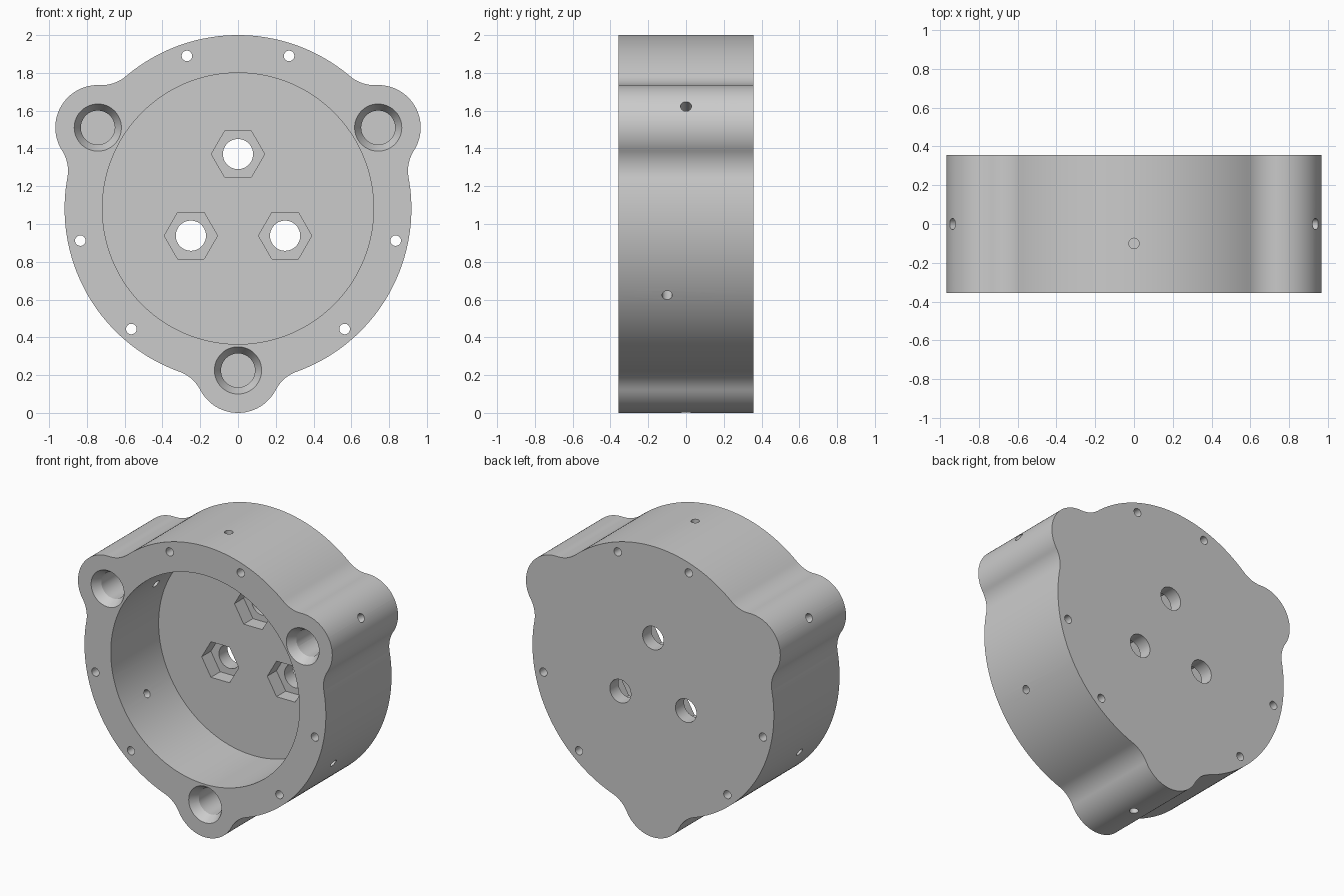
import bpy, bmesh
from math import sin, cos, acos, atan2, radians, pi, hypot
from mathutils import Vector

cube = bpy.data.objects.get("Cube")
if cube:
    bpy.data.objects.remove(cube, do_unlink=True)

HALF = 0.357                     # half the housing depth
CZ = 1.082                       # height of the main axis
R, LOBE_R, LOBE_D, FILLET = 0.918, 0.225, 0.857, 0.2
LOBES = [radians(a) for a in (30, 150, 270)]
BETWEEN = [radians(a) for a in (90, 210, 330)]

grey = bpy.data.materials.new("Light grey")
grey.use_nodes = True
colour = (0.6, 0.6, 0.6, 1)
grey.diffuse_color = colour
grey.node_tree.nodes["Principled BSDF"].inputs["Base Color"].default_value = colour


def loft(name, ring_a, ring_b):
    """Solid between two matching closed rings of points."""
    bm = bmesh.new()
    a = [bm.verts.new(p) for p in ring_a]
    b = [bm.verts.new(p) for p in ring_b]
    bm.faces.new(a)
    bm.faces.new(b)
    for i in range(len(a)):
        j = (i + 1) % len(a)
        bm.faces.new((a[i], a[j], b[j], b[i]))
    bmesh.ops.recalc_face_normals(bm, faces=bm.faces)
    mesh = bpy.data.meshes.new(name)
    bm.to_mesh(mesh)
    bm.free()
    mesh.materials.append(grey)
    obj = bpy.data.objects.new(name, mesh)
    bpy.context.collection.objects.link(obj)
    return obj


def ring(centre, u, v, radius, sides):
    return [centre + radius * (cos(2 * pi * i / sides) * u + sin(2 * pi * i / sides) * v)
            for i in range(sides)]


def polar(angle, dist, y=0):
    return Vector((dist * cos(angle), y, CZ + dist * sin(angle)))


def cut(tool):
    """Subtract a tool from the housing, then discard the tool."""
    mod = housing.modifiers.new("cut", 'BOOLEAN')
    mod.operation, mod.solver, mod.object = 'DIFFERENCE', 'EXACT', tool
    bpy.ops.object.modifier_apply(modifier=mod.name)
    bpy.data.objects.remove(tool, do_unlink=True)


def bore(angle, dist, y0, y1, r0, r1=None, sides=40):
    """Front-to-back hole, tapered when r1 is given."""
    x, z = Vector((1, 0, 0)), Vector((0, 0, 1))
    cut(loft("bore_cutter", ring(polar(angle, dist, y0), x, z, r0, sides),
             ring(polar(angle, dist, y1), x, z, r1 or r0, sides)))


def radial_bore(angle, y, radius):
    """Hole from the cavity out through the side wall."""
    across, along = Vector((-sin(angle), 0, cos(angle))), Vector((0, 1, 0))
    cut(loft("radial_cutter", ring(polar(angle, 0.6, y), across, along, radius, 24),
             ring(polar(angle, 1.3, y), across, along, radius, 24)))


def arc(cx, cz, radius, start, end, steps, ends=True):
    span = range(steps + 1) if ends else range(1, steps)
    return [(cx + radius * cos(start + (end - start) * i / steps),
             cz + radius * sin(start + (end - start) * i / steps)) for i in span]


# Outline: round body, three lobes, concave fillets tangent to both
fd, fl = R + FILLET, LOBE_R + FILLET
swing = acos((fd ** 2 + LOBE_D ** 2 - fl ** 2) / (2 * fd * LOBE_D))
fx, fz = fd * cos(swing), fd * sin(swing)
lobe_end = atan2(fz, fx - LOBE_D)
half_lobe = arc(LOBE_D, 0, LOBE_R, 0, lobe_end, 20)
half_lobe += arc(fx, fz, FILLET, lobe_end + pi, swing + pi, 16, False)
half_lobe += arc(0, 0, R, swing, pi / 3, 24)
lobe = [(p, -q) for p, q in reversed(half_lobe[1:-1])] + half_lobe
outline = [(p * cos(a) - q * sin(a), p * sin(a) + q * cos(a) + CZ)
           for a in LOBES for p, q in lobe]

housing = loft("housing", [(x, -HALF, z) for x, z in outline],
               [(x, HALF, z) for x, z in outline])
bpy.context.view_layer.objects.active = housing
housing.select_set(True)

# Main cavity, open at the front
FLOOR = -HALF + 0.52
bore(0, 0, -HALF - 0.1, FLOOR, 0.718, sides=144)

# Hexagonal nut pockets with through holes
for a in BETWEEN:
    bore(a, 0.288, FLOOR - 0.05, FLOOR + 0.1, 0.141, sides=6)
    bore(a, 0.288, FLOOR, HALF + 0.1, 0.08)
    radial_bore(a, -0.1, 0.027)

# Countersunk blind holes and side holes in the lobes
SINK = 0.06
for a in LOBES:
    bore(a, LOBE_D, -HALF - 0.1, -HALF + 0.5, 0.09, sides=48)
    bore(a, LOBE_D, -HALF - SINK, -HALF + SINK, 0.16, 0.09, sides=48)
    radial_bore(a, 0, 0.029)
    # Small through holes either side of each lobe
    for side in (-1, 1):
        bore(a + side * radians(41.5), 0.852, -HALF - 0.1, HALF + 0.1, 0.028, sides=24)

bpy.ops.object.shade_smooth_by_angle(angle=radians(22))
